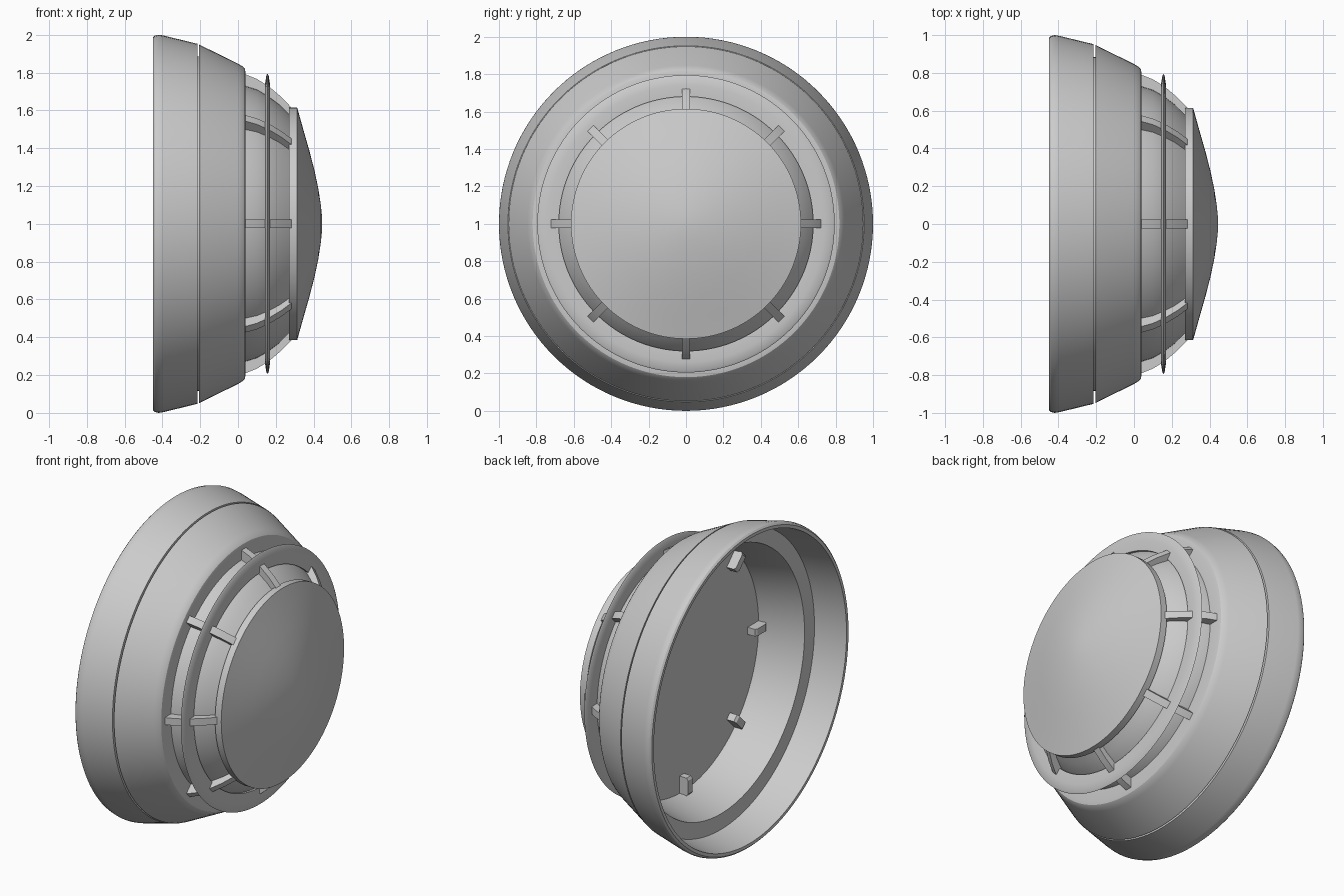
import bpy, bmesh
from math import pi, radians
from mathutils import Matrix, Vector

if "Cube" in bpy.data.objects:
    bpy.data.objects.remove(bpy.data.objects["Cube"])

AXIS_Z = 1.0
STEPS = 128

# One plain plastic colour
plastic = bpy.data.materials.new("grey plastic")
plastic.use_nodes = True
colour = (0.6, 0.6, 0.6, 1)
plastic.diffuse_color = colour
plastic.node_tree.nodes["Principled BSDF"].inputs["Base Color"].default_value = colour


def finish(bm, name, angle=30):
    """Turn a bmesh into a shaded object."""
    bmesh.ops.remove_doubles(bm, verts=bm.verts, dist=1e-5)
    bmesh.ops.recalc_face_normals(bm, faces=bm.faces)
    mesh = bpy.data.meshes.new(name)
    bm.to_mesh(mesh)
    bm.free()
    obj = bpy.data.objects.new(name, mesh)
    bpy.context.collection.objects.link(obj)
    mesh.materials.append(plastic)
    bpy.ops.object.select_all(action="DESELECT")
    obj.select_set(True)
    bpy.context.view_layer.objects.active = obj
    bpy.ops.object.shade_smooth_by_angle(angle=radians(angle))
    return obj


def lathe(name, profile, closed=False):
    """Revolve (x, radius) points about the horizontal axis."""
    bm = bmesh.new()
    verts = [bm.verts.new((x, 0, AXIS_Z + r)) for x, r in profile]
    edges = [bm.edges.new(pair) for pair in zip(verts, verts[1:])]
    if closed:
        edges.append(bm.edges.new((verts[-1], verts[0])))
    bmesh.ops.spin(bm, geom=verts + edges, cent=(0, 0, AXIS_Z), axis=(1, 0, 0),
                   angle=2 * pi, steps=STEPS, use_merge=False)
    return finish(bm, name)


def radial_plates(name, outline, width, count=8):
    """Extrude an (x, radius) outline to a plate and repeat it round the axis."""
    bm = bmesh.new()
    for i in range(count):
        verts = [bm.verts.new((x, -width / 2, r)) for x, r in outline]
        face = bm.faces.new(verts)
        new = bmesh.ops.extrude_face_region(bm, geom=[face])["geom"]
        moved = [v for v in new if isinstance(v, bmesh.types.BMVert)]
        bmesh.ops.translate(bm, verts=moved, vec=Vector((0, width, 0)))
        turn = Matrix.Translation((0, 0, AXIS_Z)) @ Matrix.Rotation(2 * pi * i / count, 4, "X")
        bmesh.ops.transform(bm, matrix=turn, verts=verts + moved)
    return finish(bm, name)


# Rear mounting ring, hollow, with a stepped inner wall
lathe("mounting_ring", [
    (-0.45, 0.965), (-0.45, 0.985), (-0.44, 0.995), (-0.42, 1.0), (-0.395, 0.996),
    (-0.214, 0.952), (-0.214, 0.885), (-0.25, 0.83), (-0.25, 0.93)], closed=True)

# Sloping main housing, separated from the ring by a narrow groove
lathe("housing", [
    (-0.214, 0.885), (-0.205, 0.885), (-0.205, 0.948), (0.0, 0.847), (0.025, 0.832),
    (0.036, 0.82), (0.04, 0.8), (0.04, 0.72), (0.03, 0.72), (0.03, 0.77),
    (0.0, 0.77), (-0.25, 0.83)], closed=True)

# Flat back plate closing the housing
lathe("back_plate", [(0.03, 0.0), (0.03, 0.77), (0.038, 0.77), (0.038, 0.0)])

# Inner wall of the sensing chamber
lathe("chamber_wall", [
    (0.035, 0.73), (0.1, 0.71), (0.16, 0.675), (0.22, 0.63), (0.28, 0.57)])

# Thin tapered fin around the chamber
lathe("ring_fin", [
    (0.145, 0.68), (0.143, 0.74), (0.15, 0.785), (0.156, 0.795),
    (0.162, 0.785), (0.169, 0.74), (0.167, 0.68)], closed=True)

# Shallow domed cap with an upright rim
lathe("front_cap", [
    (0.27, 0.0), (0.27, 0.615), (0.313, 0.615), (0.345, 0.5), (0.378, 0.385),
    (0.405, 0.28), (0.425, 0.185), (0.438, 0.1), (0.444, 0.04), (0.445, 0.0)])

# Curved ribs holding the fin and cap, with feet inside the housing
radial_plates("ribs", [
    (0.035, 0.792), (0.1, 0.766), (0.165, 0.725), (0.23, 0.67), (0.292, 0.605),
    (0.275, 0.57), (0.21, 0.625), (0.15, 0.67), (0.09, 0.705), (0.035, 0.725)], 0.045)
radial_plates("rib_feet", [
    (0.035, 0.66), (0.035, 0.775), (-0.02, 0.772), (-0.03, 0.76), (-0.03, 0.675),
    (-0.02, 0.66)], 0.045)
